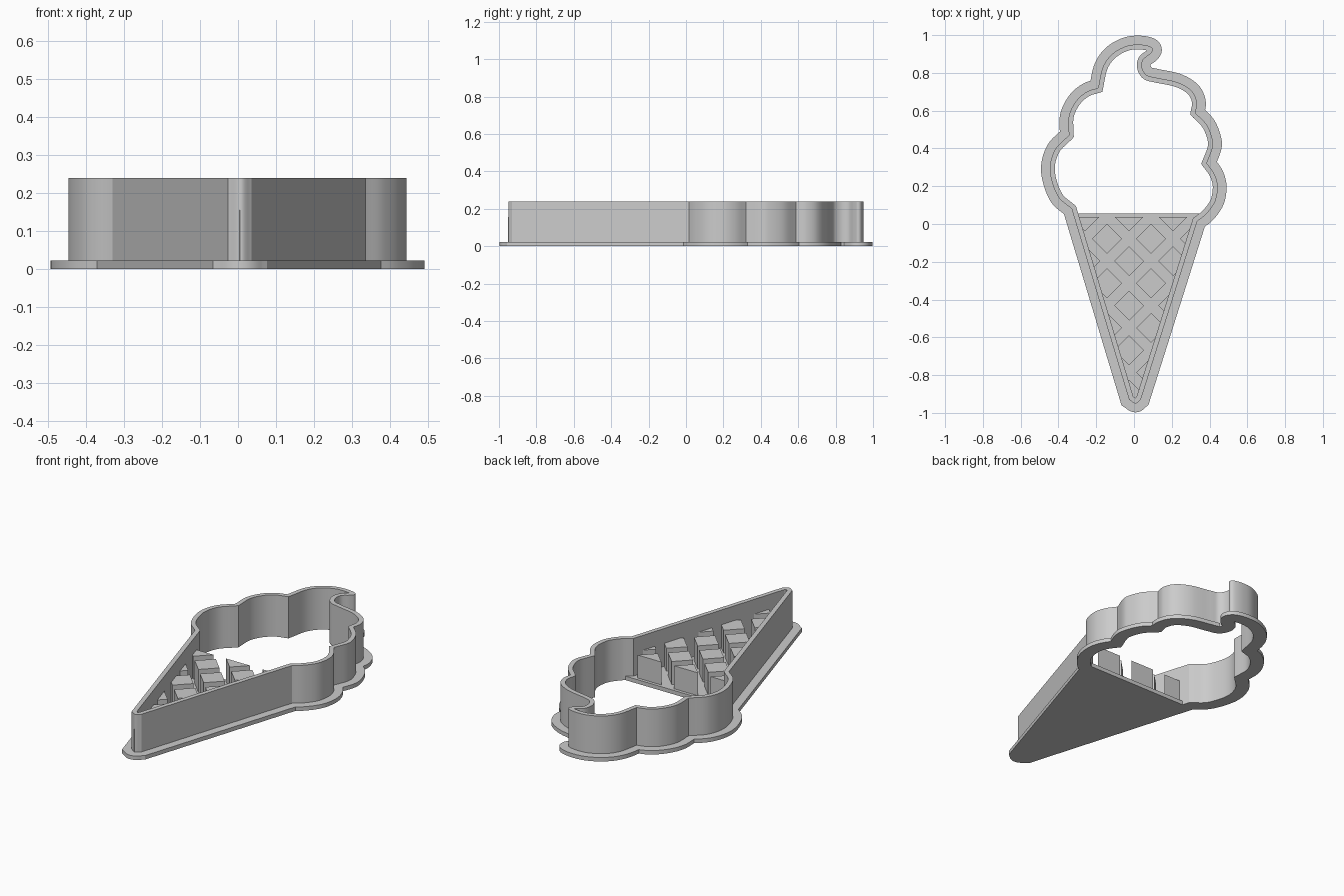
import bpy, bmesh
from mathutils import Vector

if "Cube" in bpy.data.objects:
    bpy.data.objects.remove(bpy.data.objects["Cube"], do_unlink=True)

grey = bpy.data.materials.new("plain grey")
grey.use_nodes = True
grey.diffuse_color = (0.6, 0.6, 0.6, 1)
grey.node_tree.nodes["Principled BSDF"].inputs["Base Color"].default_value = grey.diffuse_color

BASE, TOP, WAFFLE = 0.023, 0.24, 0.155
WALL, RIM = 0.026, 0.047

# Outer wall line, clockwise; each section runs from one crease to the next
SECTIONS = [
    [(.036, -.93), (.008, -.95), (-.026, -.93)],                                # cone tip
    [(-.026, -.93), (-.33, .08)],                                               # cone left side
    [(-.33, .08), (-.405, .15), (-.445, .28), (-.42, .39), (-.345, .47)],       # lower scoop
    [(-.345, .47), (-.345, .57), (-.307, .65), (-.25, .70), (-.19, .72)],       # middle scoop
    [(-.19, .72), (-.165, .83), (-.115, .90), (-.04, .942), (.03, .95),         # top curl
     (.085, .94), (.10, .92), (.082, .897), (.049, .87), (.042, .83),
     (.065, .79), (.115, .775), (.23, .75), (.305, .705), (.333, .645), (.325, .588)],
    [(.325, .588), (.385, .525), (.415, .45), (.415, .4), (.385, .322)],        # middle scoop
    [(.385, .322), (.425, .265), (.443, .20), (.43, .12), (.385, .055), (.335, .015)],
    [(.335, .015), (.036, -.93)],                                               # cone right side
]


def spline(pts, steps=8):
    """Smooth curve through the points, leaving out the last one."""
    p = [Vector(q) for q in pts]
    p = [2 * p[0] - p[1]] + p + [2 * p[-1] - p[-2]]
    out = []
    for a, b, c, d in zip(p, p[1:], p[2:], p[3:]):
        for i in range(steps):
            t = i / steps
            out.append(b + (c - a) * t / 2 + (2 * a - 5 * b + 4 * c - d) * t * t / 2
                       + (3 * b - a - 3 * c + d) * t ** 3 / 2)
    return out


def offset(loop, dist):
    """Mitred offset, outward when positive, without overlapping points."""
    out = []
    for i, p in enumerate(loop):
        e = (p - loop[i - 1]).normalized()
        f = (loop[(i + 1) % len(loop)] - p).normalized()
        n = Vector((-e.y - f.y, e.x + f.x)).normalized()
        q = p + n * dist / max(.5, n.dot(Vector((-f.y, f.x))))
        if min((q - r).length for r in loop) > .96 * abs(dist):
            out.append(q)
    return out


def keep_above(loop, y):
    """Part of the loop above a level line."""
    out = []
    for a, b in zip(loop, loop[1:] + loop[:1]):
        if a.y >= y:
            out.append(a)
        if (a.y >= y) != (b.y >= y):
            out.append(a.lerp(b, (y - a.y) / (b.y - a.y)))
    return out


def finish(name, bm):
    bmesh.ops.remove_doubles(bm, verts=bm.verts, dist=1e-5)
    bmesh.ops.recalc_face_normals(bm, faces=bm.faces)
    mesh = bpy.data.meshes.new(name)
    bm.to_mesh(mesh)
    bm.free()
    mesh.materials.append(grey)
    ob = bpy.data.objects.new(name, mesh)
    bpy.context.collection.objects.link(ob)
    return ob


def ring(name, loops, z0, z1):
    """Solid between an outer loop and a hole loop."""
    cu = bpy.data.curves.new(name + "_profile", "CURVE")
    cu.dimensions, cu.fill_mode, cu.extrude = "2D", "BOTH", (z1 - z0) / 2
    for loop in loops:
        s = cu.splines.new("POLY")
        s.points.add(len(loop) - 1)
        for pt, v in zip(s.points, loop):
            pt.co = (v.x, v.y, 0, 1)
        s.use_cyclic_u = True
    tmp = bpy.data.objects.new(name + "_profile", cu)
    bpy.context.collection.objects.link(tmp)
    bpy.context.view_layer.update()
    mesh = bpy.data.meshes.new_from_object(tmp.evaluated_get(bpy.context.evaluated_depsgraph_get()))
    bm = bmesh.new()
    bm.from_mesh(mesh)
    bpy.data.objects.remove(tmp)
    bpy.data.curves.remove(cu)
    bpy.data.meshes.remove(mesh)
    bmesh.ops.translate(bm, verts=bm.verts, vec=(0, 0, (z0 + z1) / 2))
    ob = finish(name, bm)
    bpy.ops.object.select_all(action="DESELECT")
    ob.select_set(True)
    bpy.context.view_layer.objects.active = ob
    bpy.ops.object.shade_smooth_by_angle(angle=0.5)


outer = [p for s in SECTIONS for p in spline(s)]
inner = offset(outer, -WALL)

# Base flange with the cone floor, and the tall cutting wall
ring("base_flange", [offset(outer, RIM), keep_above(inner, .055)], 0, BASE)
ring("cutting_wall", [outer, inner], 0, TOP)

# Waffle blocks: a diamond grid trimmed to the cone
left_a, left_b = (Vector((*p, 0)) for p in SECTIONS[1])
right_a, right_b = (Vector((*p, 0)) for p in SECTIONS[-1])
trims = [(Vector((0, .037, 0)), Vector((0, 1, 0)))]
for a, b in ((left_a, left_b), (right_a, right_b)):
    d = (b - a).normalized()
    n = Vector((-d.y, d.x, 0))
    trims.append((a - n * WALL * .9, n))

waffle = bmesh.new()
for row in range(-2, 7):
    for col in range(-3, 4):
        if (row + col) % 2:
            continue
        x, y, r = -.026 + .1164 * col, -.196 - .118 * row, .079
        bm = bmesh.new()
        bm.faces.new([bm.verts.new((x + r * i, y + r * j, BASE - .005))
                      for i, j in ((1, 0), (0, 1), (-1, 0), (0, -1))])
        for co, no in trims:
            bmesh.ops.bisect_plane(bm, geom=bm.verts[:] + bm.edges[:] + bm.faces[:],
                                   plane_co=co, plane_no=no, clear_outer=True)
        for f in bm.faces:
            low = [v.co.copy() for v in f.verts]
            bot = [waffle.verts.new(v) for v in low]
            top = [waffle.verts.new((v.x, v.y, WAFFLE)) for v in low]
            waffle.faces.new(bot[::-1])
            waffle.faces.new(top)
            for i in range(len(low)):
                waffle.faces.new((bot[i - 1], bot[i], top[i], top[i - 1]))
        bm.free()
finish("waffle_blocks", waffle)
